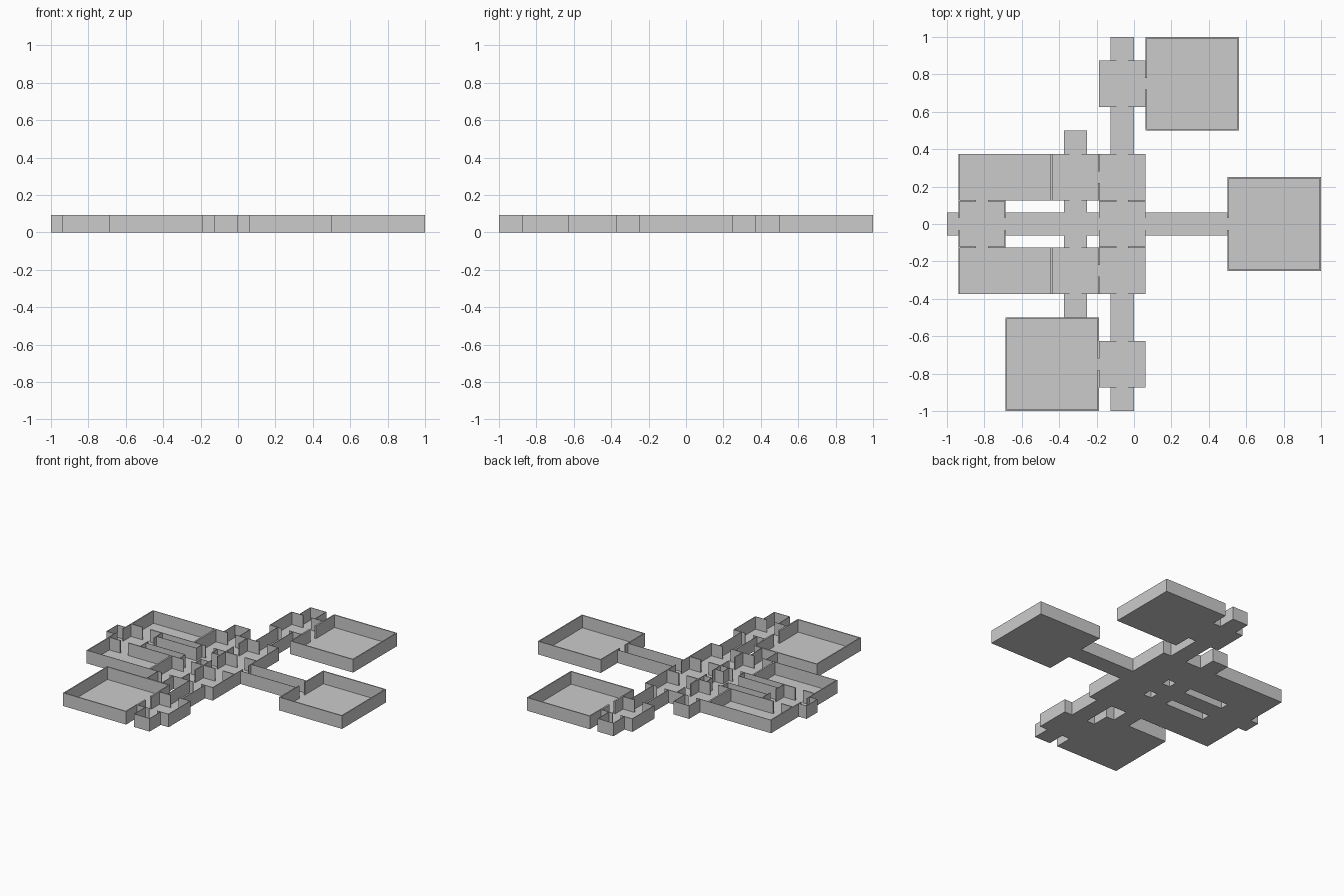
import bpy, bmesh
from mathutils import Matrix

if "Cube" in bpy.data.objects:
    bpy.data.objects.remove(bpy.data.objects["Cube"])

U = 1 / 16        # floor plan unit
H = 1.5 * U       # wall height
FLOOR = 0.004
DOOR = 0.5 * U    # half door width


def add_box(bm, x0, x1, y0, y1, z0, z1):
    m = (Matrix.Translation(((x0 + x1) / 2, (y0 + y1) / 2, (z0 + z1) / 2))
         @ Matrix.Diagonal((x1 - x0, y1 - y0, z1 - z0, 1)))
    bmesh.ops.create_cube(bm, size=1, matrix=m)


def add_wall(bm, side, b, t, door):
    """One wall inside the footprint b, split by a full-height doorway."""
    x0, x1, y0, y1 = b
    tx, ty = t
    lo, hi = (x0, x1) if side in "NS" else (y0, y1)
    spans = [(lo, hi)]
    if door is not None:
        spans = [(lo, door * U - DOOR), (door * U + DOOR, hi)]
    for s, e in spans:
        if side == "N":
            add_box(bm, s, e, y1 - ty, y1, 0, H)
        elif side == "S":
            add_box(bm, s, e, y0, y0 + ty, 0, H)
        elif side == "E":
            add_box(bm, x1 - tx, x1, s, e, 0, H)
        else:
            add_box(bm, x0, x0 + tx, s, e, 0, H)


def space(name, x0, x1, y0, y1, walls="NSEW", **doors):
    """Floor plus walls; wall thickness follows the room size."""
    bm = bmesh.new()
    b = [v * U for v in (x0, x1, y0, y1)]
    t = [max(0.0035, 0.016 * (b[1] - b[0])), max(0.0035, 0.016 * (b[3] - b[2]))]
    if len(walls) < 4:
        t = [0.003, 0.003]
    add_box(bm, *b, 0, FLOOR)
    for side in walls:
        add_wall(bm, side, b, t, doors.get(side))
    me = bpy.data.meshes.new(name)
    bm.to_mesh(me)
    bm.free()
    bpy.context.collection.objects.link(bpy.data.objects.new(name, me))


# Large halls
space("east_hall", 8, 16, -4, 4, W=0)
space("north_hall", 1, 9, 8, 16, W=12)
space("south_hall", -11, -3, -16, -8, E=-12)

# Central and west rooms
space("centre_room", -3, 1, -2, 2, N=-1, S=-1, E=0, W=0)
space("west_room", -15, -11, -2, 2, N=-13, S=-13, E=0, W=0)

# East corridor, west corridor and the crossing
space("east_corridor", 1, 8, -1, 1, "NS")
space("west_corridor", -11, -6, -1, 1, "NS")
space("crossing", -6, -4, -1, 1, "")
space("short_corridor", -4, -3, -1, 1, "NS")
space("west_dead_end", -16, -15, -1, 1, "NSW")

# Rooms and corridors repeated on the north and south sides
for s, label, far, near in ((1, "north", "N", "S"), (-1, "south", "S", "N")):
    def pair(name, x0, x1, a, b, walls="NSEW", **doors):
        lo, hi = sorted((a * s, b * s))
        space(f"{label}_{name}", x0, x1, lo, hi, walls, **doors)

    pair("inner_room", -3, 1, 2, 6, **{far: -1, near: -1, "W": 4 * s})
    pair("middle_room", -7, -3, 2, 6, **{far: -5, near: -5, "E": 4 * s})
    pair("long_room", -15, -7, 2, 6, **{near: -13})
    pair("outer_room", -3, 1, 10, 14,
         **{far: -1, near: -1, ("E" if s > 0 else "W"): 12 * s})
    pair("corridor", -2, 0, 6, 10, "EW")
    pair("dead_end", -2, 0, 14, 16, "EW" + far)
    pair("middle_dead_end", -6, -4, 6, 8, "EW" + far)
    pair("crossing_corridor", -6, -4, 1, 2, "EW")
